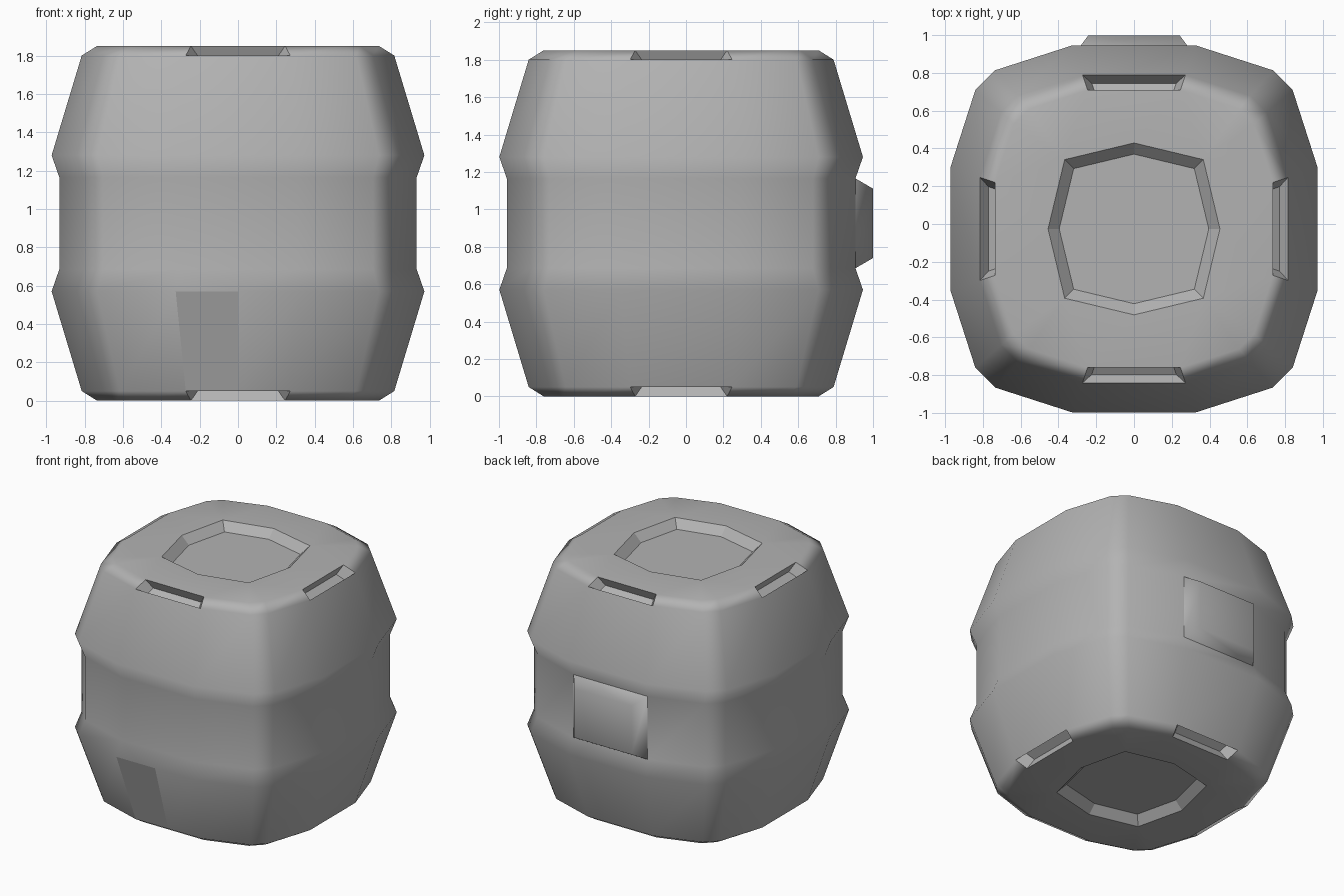
import bpy, bmesh, math
from mathutils import Vector

cube = bpy.data.objects.get("Cube")
if cube:
    bpy.data.objects.remove(cube, do_unlink=True)

grey = bpy.data.materials.new("mid_grey")
grey.use_nodes = True
colour = (0.45, 0.45, 0.45, 1)
grey.diffuse_color = colour
grey.node_tree.nodes["Principled BSDF"].inputs["Base Color"].default_value = colour

HEIGHT = 1.85
MID = HEIGHT / 2
WIDE = 0.972
# Half-widths and heights of the lower half, mirrored to the upper half
LOWER = [(0.735, 0), (0.815, 0.05), (WIDE, 0.57), (0.932, 0.685)]
PROFILE = LOWER + [(r, HEIGHT - z) for r, z in reversed(LOWER)]
CORNER = [(WIDE, 0.325), (0.84, 0.735), (0.735, 0.84), (0.325, WIDE)]


def turned(points):
    """Repeat one corner of an outline around all four sides."""
    out = []
    for _ in range(4):
        out += points
        points = [(-y, x) for x, y in points]
    return out


def push(bm, face, depth, scale):
    """Extrude a face along its normal and shrink it; return cap and walls."""
    normal = face.normal.copy()
    cap = bmesh.ops.extrude_discrete_faces(bm, faces=[face])["faces"][0]
    centre = cap.calc_center_median()
    for v in cap.verts:
        v.co = centre + (v.co - centre) * scale + normal * depth
    walls = {f for e in cap.edges for f in e.link_faces if f != cap}
    return [cap] + list(walls)


bm = bmesh.new()

# Barrel walls
rings = [[bm.verts.new((x * r / WIDE, y * r / WIDE, z)) for x, y in turned(CORNER)]
         for r, z in PROFILE]
for low, high in zip(rings, rings[1:]):
    for i in range(len(low)):
        j = (i + 1) % len(low)
        bm.faces.new((low[i], low[j], high[j], high[i]))

# Flat ends with an octagonal opening
sockets = []
for ring in (rings[0], rings[-1]):
    z = ring[0].co.z
    octagon = [bm.verts.new((x, y, z)) for x, y in turned([(0.455, 0), (0.367, 0.367)])]
    edges = []
    for loop in (ring, octagon):
        for a, b in zip(loop, loop[1:] + loop[:1]):
            edges.append(bm.edges.get((a, b)) or bm.edges.new((a, b)))
    bmesh.ops.triangle_fill(bm, edges=edges, use_beauty=True)
    # Remove any triangles spanning the opening before adding its floor
    inner = [f for f in bm.faces if all(v in octagon for v in f.verts)]
    if inner:
        bmesh.ops.delete(bm, geom=inner, context="FACES_ONLY")
        for a, b in zip(octagon, octagon[1:] + octagon[:1]):
            if not bm.edges.get((a, b)):
                bm.edges.new((a, b))
        loose = [e for e in bm.edges if not e.link_faces
                 and abs(octagon.index(e.verts[0]) - octagon.index(e.verts[1])) not in (1, 7)]
        bmesh.ops.delete(bm, geom=loose, context="EDGES")
    sockets.append(bm.faces.new(octagon))

bmesh.ops.recalc_face_normals(bm, faces=bm.faces[:])
bm.normal_update()
for f in bm.faces:
    f.smooth = True

# Recessed octagonal sockets
flat = []
for f in sockets:
    flat += push(bm, f, -0.06, 0.87)

# Slots in the bevelled rims, one per side
rim_heights = (0.025, HEIGHT - 0.025)
slots = []
for f in bm.faces:
    c = f.calc_center_median()
    on_rim = any(abs(c.z - h) < 0.005 for h in rim_heights)
    if on_rim and min(abs(c.x), abs(c.y)) < 0.01 and max(abs(c.x), abs(c.y)) > 0.7:
        slots.append(f)
for f in slots:
    flat += push(bm, f, -0.07, 0.82)
for f in flat:
    f.smooth = False

# Raised block on the back of the belt
back = next(f for f in bm.faces if f.normal.y > 0.99 and abs(f.calc_center_median().z - MID) < 0.01)
borders = list(back.verts)
block = push(bm, back, 0.093, 0.775)
for e in bm.edges:
    if e.verts[0] in borders and e.verts[1] in borders:
        e.smooth = False

# Flat half panel on the lower front
front = next(f for f in bm.faces if f.smooth and f.normal.y < -0.9
             and abs(f.calc_center_median().x) < 0.01
             and abs(f.calc_center_median().z - 0.31) < 0.02)
level = [e for e in front.edges if abs(e.verts[0].co.z - e.verts[1].co.z) < 0.001]
bmesh.ops.subdivide_edges(bm, edges=level, cuts=1)
bm.normal_update()
for f in bm.faces:
    c = f.calc_center_median()
    if f.normal.y < -0.9 and -0.2 < c.x < -0.1 and 0.2 < c.z < 0.4:
        f.smooth = False

# Balance the block's depth about the origin
bmesh.ops.translate(bm, verts=bm.verts[:], vec=Vector((0, -0.026, 0)))
mesh = bpy.data.meshes.new("barrel_body")
bm.to_mesh(mesh)
bm.free()
mesh.materials.append(grey)
body = bpy.data.objects.new("barrel_body", mesh)
bpy.context.collection.objects.link(body)
weighted = body.modifiers.new("weighted_normals", "WEIGHTED_NORMAL")
weighted.keep_sharp = True
